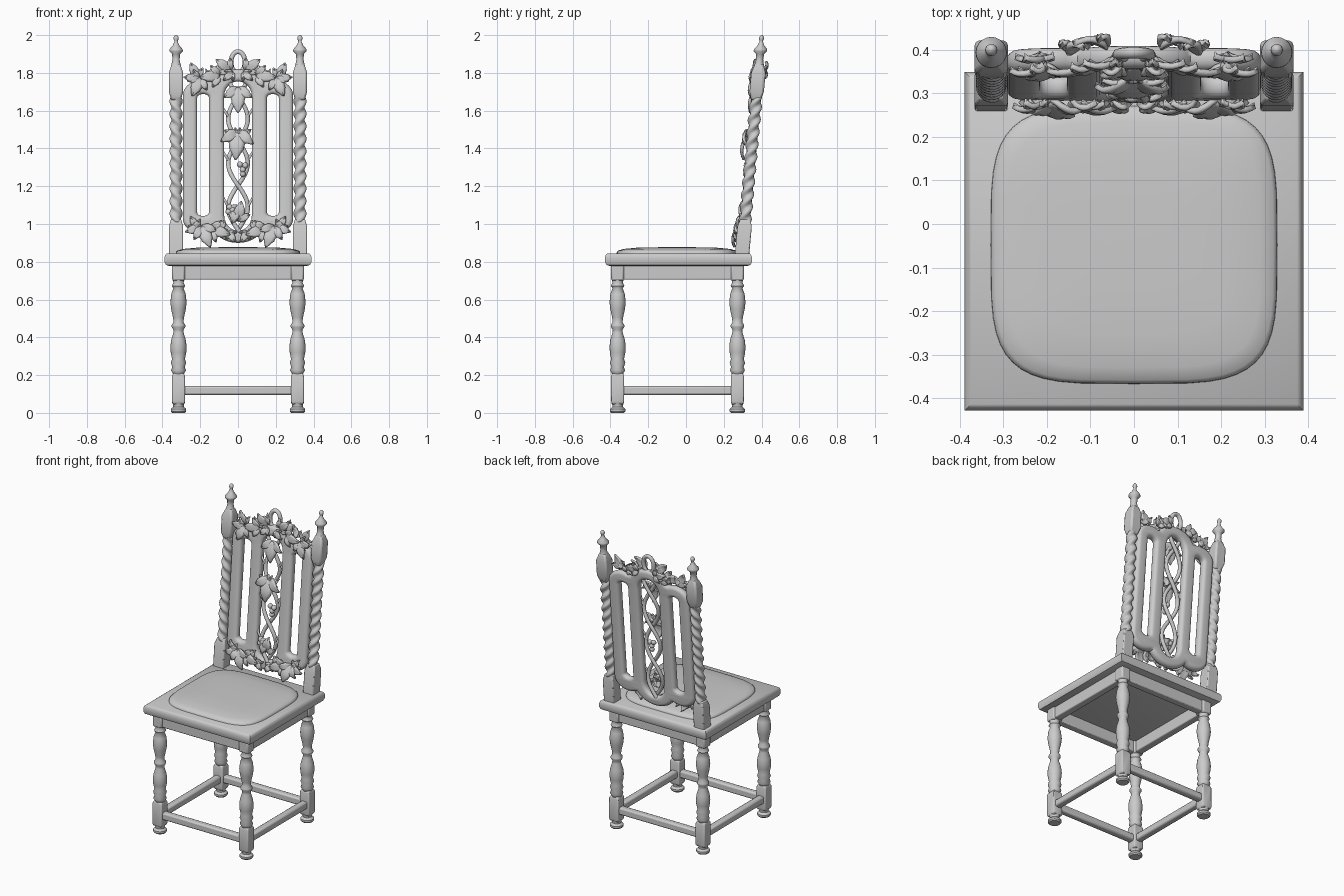
import bpy, bmesh, math
from math import sin, cos, pi, radians
from mathutils import Vector, Matrix

if "Cube" in bpy.data.objects:
    bpy.data.objects.remove(bpy.data.objects["Cube"])

def lean(z):                       # centre line of the raked back
    return 0.298 + 0.09 * (z - 0.85)

def finish(bm, name, raked=False, bevel=0, angle=35):
    if raked:
        for v in bm.verts:
            v.co.y += lean(v.co.z)
    bmesh.ops.recalc_face_normals(bm, faces=bm.faces[:])
    me = bpy.data.meshes.new(name)
    bm.to_mesh(me)
    bm.free()
    me.shade_smooth()
    me.set_sharp_from_angle(angle=radians(angle))
    ob = bpy.data.objects.new(name, me)
    bpy.context.collection.objects.link(ob)
    if bevel:
        m = ob.modifiers.new("bevel", 'BEVEL')
        m.width, m.segments, m.limit_method = bevel, 2, 'ANGLE'
    return ob

def loft(bm, rings, closed=False):
    vs = [[bm.verts.new(p) for p in r] for r in rings]
    pairs = list(zip(vs, vs[1:])) + ([(vs[-1], vs[0])] if closed else [])
    for a, b in pairs:
        for i in range(len(a)):
            j = (i + 1) % len(a)
            bm.faces.new((a[i], a[j], b[j], b[i]))
    if not closed:
        bm.faces.new(vs[0][::-1])
        bm.faces.new(vs[-1])

def lathe(name, prof, x, y, n=20, **kw):
    """Stack of (radius, z) rings; n=4 gives a square block of that half width."""
    k, off = (2 ** .5, pi / 4) if n == 4 else (1, 0)
    bm = bmesh.new()
    loft(bm, [[(x + r * k * cos(off + 2 * pi * i / n), y + r * k * sin(off + 2 * pi * i / n), z)
               for i in range(n)] for r, z in prof])
    return finish(bm, name, **kw)

def box(name, x0, x1, y0, y1, z0, z1, bevel=0.006):
    bm = bmesh.new()
    bmesh.ops.create_cube(bm, size=1, matrix=Matrix.LocRotScale(
        ((x0 + x1) / 2, (y0 + y1) / 2, (z0 + z1) / 2), None, (x1 - x0, y1 - y0, z1 - z0)))
    return finish(bm, name, bevel=bevel)

# ---- legs, stretchers and apron
LX, LY0, LY1 = 0.315, -0.362, 0.272
TURN = [(.028, .20), (.032, .212), (.04, .225), (.033, .243), (.041, .265), (.034, .285), (.041, .32),
        (.043, .35), (.039, .385), (.027, .425), (.026, .44), (.036, .455), (.036, .465), (.026, .48),
        (.029, .505), (.039, .55), (.043, .585), (.038, .63), (.027, .66), (.036, .672), (.027, .69), (.033, .71)]
FOOT = [(.034, 0), (.041, .008), (.041, .02), (.028, .032), (.028, .04), (.034, .055)]
for lbl, y in (("front", LY0), ("back", LY1)):
    for side, sx in (("left", -1), ("right", 1)):
        nm = f"{lbl}_{side}_leg"
        lathe(nm + "_foot", FOOT, sx * LX, y)
        lathe(nm + "_lower_block", [(.028, .045), (.034, .055), (.034, .195), (.028, .21)], sx * LX, y, 4, bevel=.01)
        lathe(nm + "_turning", TURN, sx * LX, y, angle=60)
        lathe(nm + "_upper_block", [(.034, .70), (.034, .79)], sx * LX, y, 4, bevel=.01)
    box(lbl + "_stretcher", -LX, LX, y - .022, y + .022, .095, .142, .01)
    box(lbl + "_apron", -LX, LX, y - .024, y + .024, .705, .785)
for side, sx in (("left", -1), ("right", 1)):
    box(side + "_stretcher", sx * LX - .022, sx * LX + .022, LY0, LY1, .095, .142, .01)
    box(side + "_apron", sx * LX - .024, sx * LX + .024, LY0, LY1, .705, .785)

# ---- seat slab with moulded edge, and cushion
lathe("seat", [(.365, .778), (.382, .784), (.389, .80), (.389, .825), (.384, .838), (.374, .845)], 0, -.04, 4)
bm = bmesh.new()
def squircle(s, z, n=48):
    out = []
    for i in range(n):
        c, d = cos(2 * pi * i / n), sin(2 * pi * i / n)
        out.append((s * .33 * math.copysign(abs(c) ** .48, c), -.048 + s * .32 * math.copysign(abs(d) ** .48, d), z))
    return out
loft(bm, [squircle(*p) for p in ((1, .838), (.995, .852), (.97, .86), (.88, .868), (.65, .875), (.3, .877))])
finish(bm, "cushion", angle=60)

# ---- raked back posts: block, barley twist, block, finial
PX = 0.328
for side, sx in (("left", -1), ("right", 1)):
    x = sx * PX
    lathe(side + "_post_base", [(.038, .835), (.038, .985), (.027, 1.025)], x, 0, 4, raked=True, bevel=.006)
    lathe(side + "_post_head", [(.025, 1.655), (.038, 1.70), (.038, 1.80), (.022, 1.848)], x, 0, 4, raked=True, bevel=.01)
    lathe(side + "_finial", [(.026, 1.84), (.023, 1.85), (.019, 1.87), (.021, 1.9), (.036, 1.915), (.035, 1.925),
                             (.018, 1.945), (.009, 1.965), (.009, 1.97), (.014, 1.98), (.013, 1.99), (.005, 2.0)],
          x, 0, raked=True, angle=60)
    bm = bmesh.new()
    rings = []
    for k in range(101):
        z = 1.01 + .66 * k / 100
        ring = []
        for i in range(24):
            a = 2 * pi * i / 24
            r = .029 + .006 * cos(2 * a - sx * 2 * pi * z / .066)
            ring.append((x + r * cos(a), r * sin(a), z))
        rings.append(ring)
    loft(bm, rings)
    finish(bm, side + "_twist", raked=True, angle=80)

# ---- pierced back panel: rounded 2D outline with three openings
def arc(cx, cz, rx, rz, a0, a1, n=12):
    return [(cx + rx * cos(radians(a0 + (a1 - a0) * i / n)), cz + rz * sin(radians(a0 + (a1 - a0) * i / n)))
            for i in range(n + 1)]
def slot(cx, h, z0, z1, rz):
    return arc(cx, z1 - rz, h, rz, 0, 180) + arc(cx, z0 + rz, h, rz, 180, 360)
half = (arc(.19, 1.03, .08, .06, -120, 0) + arc(.19, 1.68, .08, .06, 0, 120))
top = arc(0, 1.70, .125, .098, 20, 160)
bottom = arc(0, 1.02, .125, .098, 200, 340)
outline = half + top + [(-x, z) for x, z in half[::-1]] + bottom
cu = bpy.data.curves.new("panel_outline", 'CURVE')
cu.dimensions, cu.fill_mode = '2D', 'BOTH'
cu.extrude, cu.bevel_depth, cu.bevel_resolution = .004, .022, 3
for pts in (outline, slot(0, .095, .943, 1.777, .10), slot(.185, .053, 1.02, 1.71, .04), slot(-.185, .053, 1.02, 1.71, .04)):
    sp = cu.splines.new('POLY')
    sp.points.add(len(pts) - 1)
    for p, (x, z) in zip(sp.points, pts):
        p.co = (x, z, 0, 1)
    sp.use_cyclic_u = True
tmp = bpy.data.objects.new("panel_outline", cu)
bpy.context.collection.objects.link(tmp)
me = bpy.data.meshes.new_from_object(tmp.evaluated_get(bpy.context.evaluated_depsgraph_get()))
bm = bmesh.new()
bm.from_mesh(me)
bmesh.ops.remove_doubles(bm, verts=bm.verts[:], dist=1e-5)
bm.transform(Matrix.Rotation(pi / 2, 4, 'X'))
finish(bm, "back_panel", raked=True, angle=50)
bpy.data.objects.remove(tmp)

# ---- twining vines in the middle opening, and crest ring
def tube(bm, path, r, closed=False, n=10):
    rings = []
    for i, p in enumerate(path):
        a = path[i - 1] if i or closed else p
        b = path[(i + 1) % len(path)] if i < len(path) - 1 or closed else p
        t = (b - a).normalized()
        u = Vector((0, 1, 0))
        w = t.cross(u).normalized()
        rings.append([p + r * (cos(2 * pi * k / n) * u + sin(2 * pi * k / n) * w) for k in range(n)])
    loft(bm, rings, closed)
bm = bmesh.new()
for sx in (-1, 1):
    path = []
    for i in range(61):
        z = .955 + .80 * i / 60
        ph = pi * (z - .97) / .235
        path.append(Vector((sx * .052 * sin(ph), sx * .012 * cos(ph), z)))
    tube(bm, path, .012)
    for z, dz in ((1.08, .07), (1.33, .06), (1.56, .06)):      # tendrils to the frame
        tube(bm, [Vector((sx * (.045 + .04 * t), -.012 * sin(pi * t), z + dz * t)) for t in (0, .33, .66, 1)], .007)
finish(bm, "vines", raked=True, angle=60)
bm = bmesh.new()
tube(bm, [Vector((.037 * cos(2 * pi * i / 28), 0, 1.857 + .056 * sin(2 * pi * i / 28))) for i in range(28)], .013, True)
finish(bm, "crest_ring", raked=True, angle=60)

# ---- carved leaves: three pointed, domed blades each
def blade(bm, x, z, ang, L, W, out, lift):
    d, s = (cos(ang), sin(ang)), (-sin(ang), cos(ang))
    grid = []
    for i in range(9):
        t = i / 8
        w = W * (sin(pi * min(1, t * .97 + .03) ** .8) + .03) * (1.08 if i % 2 else .95)
        grid.append([bm.verts.new((x + d[0] * L * t + s[0] * w * j / 2,
                                   -(out + lift * sin(pi * t * .85) - .25 * w * (j / 2) ** 2 - (.004 if j == 0 else 0)),
                                   z + d[1] * L * t + s[1] * w * j / 2)) for j in range(-2, 3)])
    for a, b in zip(grid, grid[1:]):
        for j in range(4):
            bm.faces.new((a[j], a[j + 1], b[j + 1], b[j]))

def leaves(name, specs, mirror=True):
    bm = bmesh.new()
    for x, z, deg, L, out, lift in specs:
        for sx in ((1, -1) if mirror else (1,)):
            for da, k in ((0, 1), (55, .68), (-55, .68)):
                a = radians(deg + da)
                a = a if sx > 0 else pi - a
                blade(bm, sx * x, z, a, L * k, L * k * .27, out - (.006 if da else 0), lift)
    m = finish(bm, name, raked=True, angle=50).modifiers.new("thickness", 'SOLIDIFY')
    m.thickness, m.offset = .012, 0

leaves("crest_leaves", [(.20, 1.77, -65, .10, .022, .022), (.215, 1.775, 65, .085, 0, .012), (.21, 1.77, 5, .075, .02, .02),
                        (.045, 1.815, 38, .09, .01, .02), (.10, 1.785, -5, .10, .02, .02), (.15, 1.775, 120, .07, -.01, -.015),
                        (.06, 1.81, 10, .08, -.02, -.015), (.03, 1.80, -40, .06, .025, .02)])
leaves("lower_leaves", [(.19, .985, 248, .115, .03, .03), (.20, .98, -15, .08, .028, .022), (.22, .985, 60, .06, .025, .02),
                        (.14, .97, 195, .10, .028, .025), (.05, .955, 235, .06, .025, .022), (.10, .965, 120, .06, .025, .02)])
leaves("vine_leaves", [(0, 1.72, -90, .13, .015, .022), (0, 1.49, -95, .15, .022, .035), (.01, 1.46, 35, .07, .015, .02),
                       (-.01, 1.46, 150, .07, .015, .02), (0, 1.02, 80, .10, .015, .022), (0, 1.09, 250, .09, .012, .02)], False)

# ---- berries
bm = bmesh.new()
for x, z in ((.01, 1.315), (.038, 1.31), (.025, 1.288), (.025, 1.265), (-.045, 1.09), (-.05, 1.065), (-.03, 1.075)):
    bmesh.ops.create_uvsphere(bm, u_segments=12, v_segments=8, radius=.016, matrix=Matrix.Translation((x, -.018, z)))
finish(bm, "berries", raked=True, angle=80)
